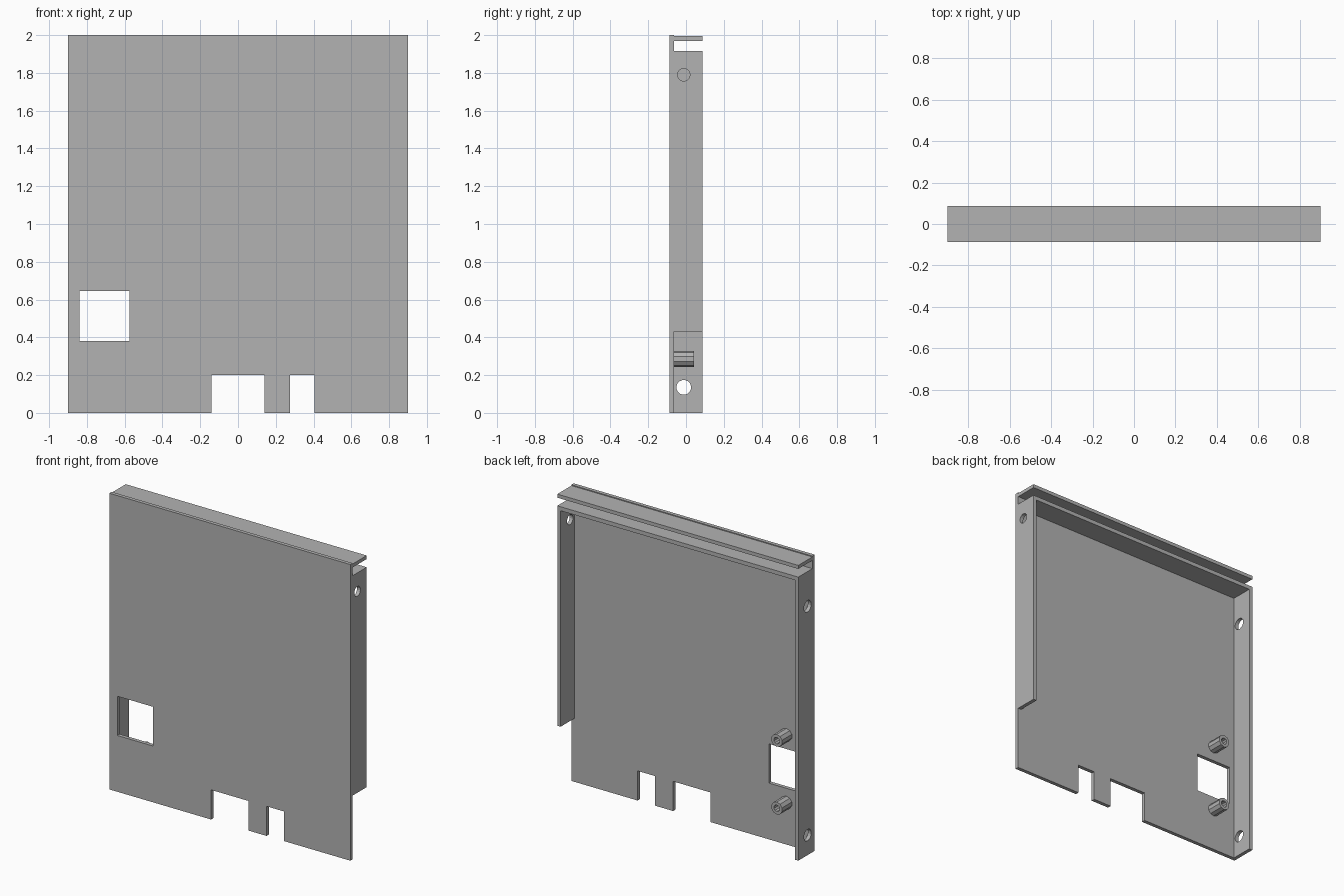
import bpy
from math import cos, sin, tau, pi

cube = bpy.data.objects.get("Cube")
if cube:
    bpy.data.objects.remove(cube, do_unlink=True)

GREY = (0.45, 0.45, 0.45, 1.0)
mat = bpy.data.materials.new("plain grey")
mat.use_nodes = True
mat.diffuse_color = GREY
mat.node_tree.nodes["Principled BSDF"].inputs["Base Color"].default_value = GREY

FACING_FRONT = (pi / 2, 0, 0)        # outline drawn in x, z
FACING_SIDE = (pi / 2, 0, pi / 2)    # outline drawn in y, z


def rect(x0, x1, y0, y1):
    return [(x0, y0), (x1, y0), (x1, y1), (x0, y1)]


def ring(x, y, radius, sides):
    return [(x + radius * cos(tau * (i + 0.5) / sides),
             y + radius * sin(tau * (i + 0.5) / sides)) for i in range(sides)]


def panel(name, loops, thickness, rotation, location):
    """Extrude an outline, with any further loops cut out as holes."""
    curve = bpy.data.curves.new(name + "_outline", "CURVE")
    curve.dimensions = "2D"
    curve.fill_mode = "BOTH"
    curve.extrude = thickness / 2
    for loop in loops:
        spline = curve.splines.new("POLY")
        spline.points.add(len(loop) - 1)
        for point, (x, y) in zip(spline.points, loop):
            point.co = (x, y, 0, 1)
        spline.use_cyclic_u = True
    outline = bpy.data.objects.new(name + "_outline", curve)
    bpy.context.collection.objects.link(outline)
    bpy.context.view_layer.update()
    graph = bpy.context.evaluated_depsgraph_get()
    mesh = bpy.data.meshes.new_from_object(outline.evaluated_get(graph))
    bpy.data.objects.remove(outline, do_unlink=True)
    mesh.name = name
    mesh.materials.clear()
    mesh.materials.append(mat)
    for poly in mesh.polygons:
        poly.use_smooth = False
        poly.material_index = 0
    obj = bpy.data.objects.new(name, mesh)
    obj.rotation_euler = rotation
    obj.location = location
    bpy.context.collection.objects.link(obj)
    return obj


W, D, T = 0.9, 0.0875, 0.025         # half width, half depth, sheet thickness
INNER = -D + T                       # back surface of the front plate
SHELF_TOP, SHELF_BOTTOM = 1.915, 1.888

# Front plate with two bottom notches and a window
plate = [(-W, 0), (-0.14, 0), (-0.14, 0.2), (0.14, 0.2), (0.14, 0),
         (0.275, 0), (0.275, 0.2), (0.405, 0.2), (0.405, 0),
         (W, 0), (W, 2), (-W, 2)]
panel("front_plate", [plate, rect(-0.84, -0.575, 0.38, 0.645)],
      T, FACING_FRONT, (0, -D + T / 2, 0))

# Top lip and the shelf below the slot
for name, low, high in (("top_lip", 1.97, 1.994),
                        ("top_shelf", SHELF_BOTTOM, SHELF_TOP)):
    panel(name, [rect(INNER, D, low, high)], 2 * W, FACING_SIDE, (0, 0, 0))

# Side walls with screw holes; the left one stops short of the bottom
panel("left_wall", [rect(INNER, D, 0.43, SHELF_BOTTOM),
                    ring(-0.012, 1.79, 0.033, 16)],
      T, FACING_SIDE, (W - T / 2, 0, 0))
panel("right_wall", [rect(INNER, D, 0, SHELF_BOTTOM),
                     ring(-0.012, 1.68, 0.039, 16),
                     ring(-0.012, 0.135, 0.039, 16)],
      T, FACING_SIDE, (-W + T / 2, 0, 0))

# Hollow standoffs above and below the window
for name, z in (("lower_standoff", 0.285), ("upper_standoff", 0.742)):
    panel(name, [ring(0, 0, 0.042, 10), ring(0, 0, 0.022, 10)],
          0.104, FACING_FRONT, (-0.707, INNER + 0.052, z))
